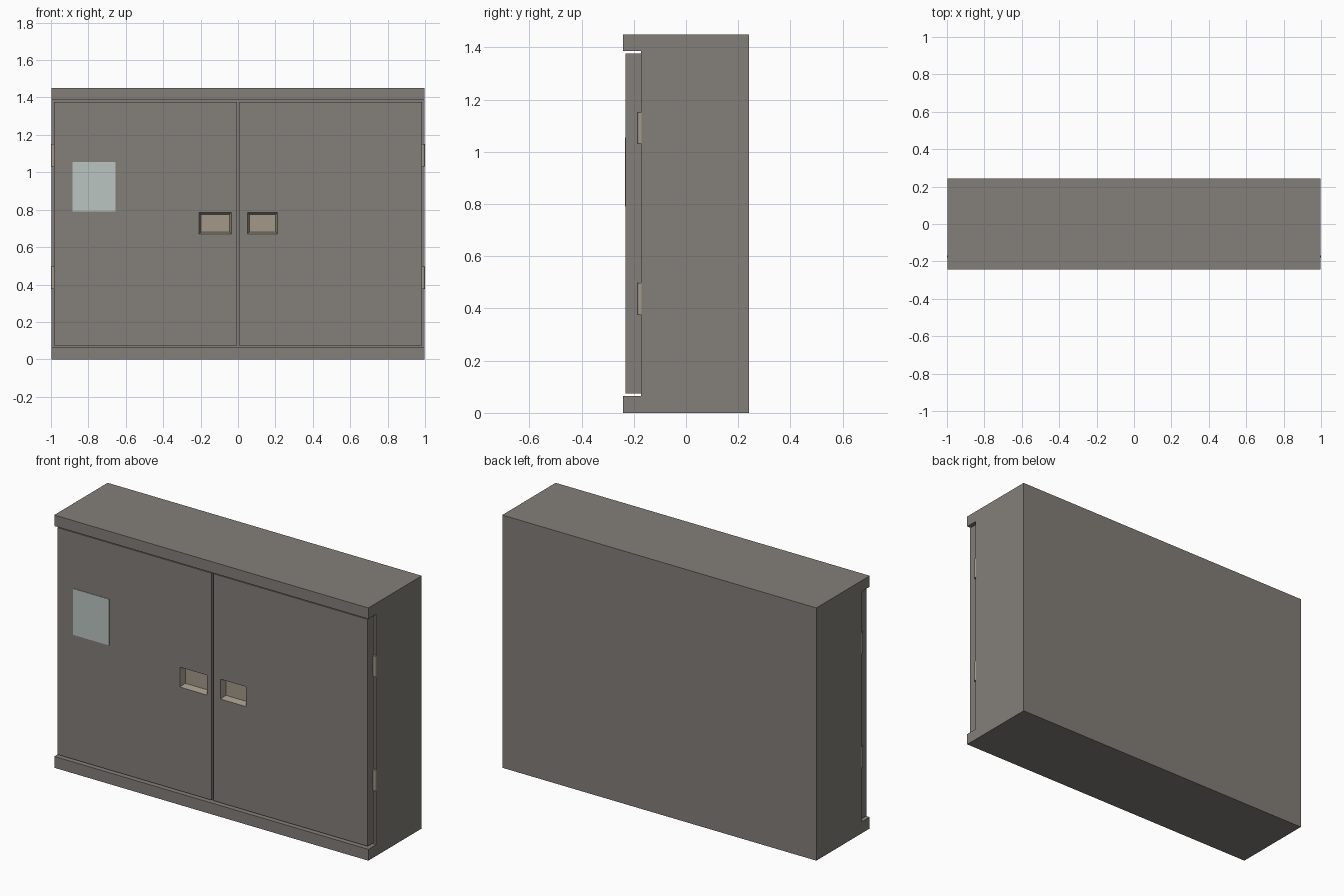
import bpy, bmesh, math
from mathutils import Vector

if "Cube" in bpy.data.objects:
    bpy.data.objects.remove(bpy.data.objects["Cube"])


def material(name, rgb):
    m = bpy.data.materials.new(name)
    m.diffuse_color = (*rgb, 1)
    m.use_nodes = True
    m.node_tree.nodes["Principled BSDF"].inputs["Base Color"].default_value = m.diffuse_color
    return m


GREY = material("warm grey metal", (0.228, 0.209, 0.192))
BEIGE = material("beige fittings", (0.36, 0.32, 0.25))
PALE = material("pale label", (0.49, 0.56, 0.525))


def finish(name, bm, *mats):
    bmesh.ops.recalc_face_normals(bm, faces=bm.faces)
    me = bpy.data.meshes.new(name)
    bm.to_mesh(me)
    bm.free()
    for m in mats:
        me.materials.append(m)
    ob = bpy.data.objects.new(name, me)
    bpy.context.collection.objects.link(ob)
    return ob


def box(x0, x1, y0, y1, z0, z1):
    bm = bmesh.new()
    bmesh.ops.create_cube(bm, size=1)
    for v in bm.verts:
        v.co = ((x0 + x1) / 2 + v.co.x * (x1 - x0),
                (y0 + y1) / 2 + v.co.y * (y1 - y0),
                (z0 + z1) / 2 + v.co.z * (z1 - z0))
    return bm


# Carcass: C-shaped side profile (y, z) extruded across the width
profile = [(-0.242, 0), (0.242, 0), (0.242, 1.45), (-0.242, 1.45),
           (-0.242, 1.387), (-0.172, 1.387), (-0.172, 0.065), (-0.242, 0.065)]
bm = bmesh.new()
f = bm.faces.new([bm.verts.new((-0.997, y, z)) for y, z in profile])
ext = bmesh.ops.extrude_face_region(bm, geom=[f])
bmesh.ops.translate(bm, vec=(1.994, 0, 0),
                    verts=[g for g in ext["geom"] if isinstance(g, bmesh.types.BMVert)])
finish("cabinet_body", bm, GREY)


# Doors with a tapered beige grip pocket sunk into the front
def door(name, x0, x1, px0, px1, pz0=0.67, pz1=0.784):
    bm = box(x0, x1, -0.231, -0.172, 0.075, 1.377)
    for axis, values in ((Vector((1, 0, 0)), (px0, px1)), (Vector((0, 0, 1)), (pz0, pz1))):
        for d in values:
            bmesh.ops.bisect_plane(bm, geom=bm.verts[:] + bm.edges[:] + bm.faces[:],
                                   plane_co=axis * d, plane_no=axis)
    cx, cz = (px0 + px1) / 2, (pz0 + pz1) / 2
    pocket = min(bm.faces, key=lambda f: (f.calc_center_median() - Vector((cx, -0.231, cz))).length)
    sides = bmesh.ops.inset_region(bm, faces=[pocket], thickness=0.015)["faces"]
    for v in pocket.verts:
        v.co.y += 0.035
    for f in sides + [pocket]:
        f.material_index = 1
    finish(name, bm, GREY, BEIGE)


door("left_door", -0.985, -0.006, -0.208, -0.036)
door("right_door", 0.006, 0.985, 0.05, 0.212)

# Hinge knuckles on both sides
for side, s in (("left", -1), ("right", 1)):
    for level, z in (("lower", 0.437), ("upper", 1.091)):
        bm = bmesh.new()
        bmesh.ops.create_cone(bm, cap_ends=True, segments=12, radius1=0.0115,
                              radius2=0.0115, depth=0.12)
        bmesh.ops.translate(bm, vec=(s * 0.9885, -0.174, z), verts=bm.verts)
        ob = finish(f"{side}_{level}_hinge", bm, BEIGE)
        bpy.context.view_layer.objects.active = ob
        ob.select_set(True)
        bpy.ops.object.shade_smooth_by_angle(angle=math.radians(40))
        ob.select_set(False)

# Blank label plate on the left door
finish("label_plate", box(-0.885, -0.655, -0.234, -0.23, 0.79, 1.055), PALE)
